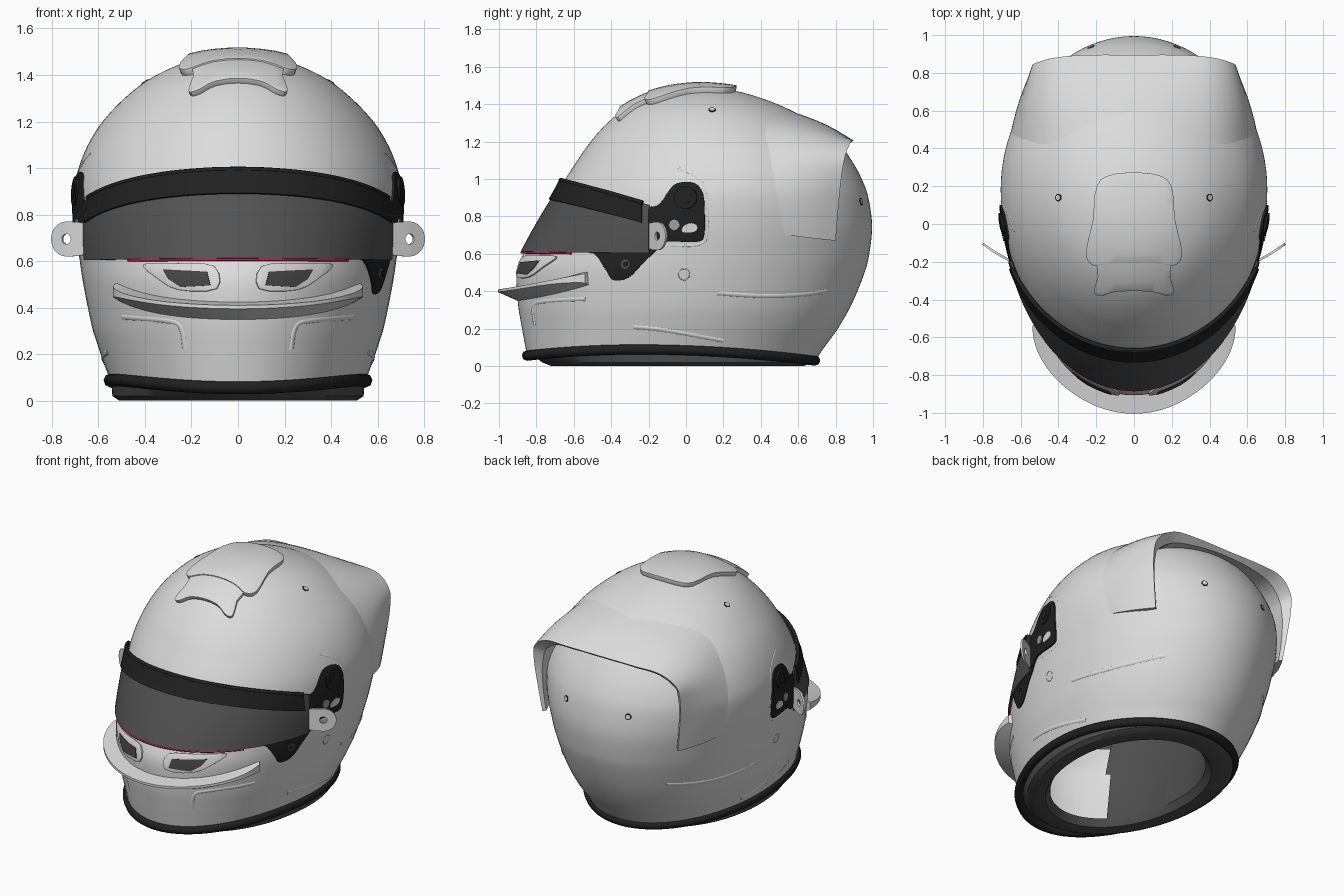
import bpy, bmesh, math
from mathutils import Vector
from mathutils.bvhtree import BVHTree

if "Cube" in bpy.data.objects:
    bpy.data.objects.remove(bpy.data.objects["Cube"])

def material(name, r, g, b):
    m = bpy.data.materials.new(name)
    m.diffuse_color = (r, g, b, 1)
    m.use_nodes = True
    m.node_tree.nodes["Principled BSDF"].inputs["Base Color"].default_value = m.diffuse_color
    return m

WHITE = material("shell_white", .72, .72, .72)
SMOKE = material("visor_smoke", .085, .085, .085)
BLACK = material("trim_black", .015, .015, .015)
PAD = material("liner_grey", .075, .075, .075)
MESH = material("vent_mesh", .06, .06, .06)
METAL = material("screw_metal", .35, .35, .35)
RED = material("seal_red", .6, .01, .09)
CENTRE = Vector((0, .08, .7))

def spline(pts, n, cyclic=False):
    """Catmull-Rom through points of any dimension."""
    P = [Vector(p) for p in pts]
    m, out = len(P), []
    get = (lambda i: P[i % m]) if cyclic else (lambda i: P[max(0, min(m - 1, i))])
    for i in range(m if cyclic else m - 1):
        a, b, c, d = get(i - 1), get(i), get(i + 1), get(i + 2)
        for k in range(n):
            t = k / n
            out.append(b + (c - a) * (t / 2) + (a * 2 - b * 5 + c * 4 - d) * (t * t / 2)
                       + (b * 3 - a - c * 3 + d) * (t ** 3 / 2))
    return out if cyclic else out + [P[-1]]

def grid(rows, closed=False, caps=False):
    bm = bmesh.new()
    V = [[bm.verts.new(p) for p in r] for r in rows]
    n = len(V[0])
    for a, b in zip(V, V[1:]):
        for j in range(n if closed else n - 1):
            bm.faces.new((a[j], a[(j + 1) % n], b[(j + 1) % n], b[j]))
    if caps:
        bm.faces.new(V[0])
        bm.faces.new(V[-1])
    bmesh.ops.remove_doubles(bm, verts=bm.verts, dist=1e-5)
    bmesh.ops.recalc_face_normals(bm, faces=bm.faces)
    return bm

def smooth(ob, angle=35):
    bpy.ops.object.select_all(action='DESELECT')
    ob.select_set(True)
    bpy.context.view_layer.objects.active = ob
    bpy.ops.object.convert(target='MESH')
    bpy.ops.object.shade_smooth_by_angle(angle=math.radians(angle))

def finish(bm, name, mat, thick=0, offset=-1, bevel=0, mirror=False):
    me = bpy.data.meshes.new(name)
    bm.to_mesh(me)
    bm.free()
    me.materials.append(mat)
    ob = bpy.data.objects.new(name, me)
    bpy.context.collection.objects.link(ob)
    if thick:
        s = ob.modifiers.new("thickness", 'SOLIDIFY')
        s.thickness, s.offset = thick, offset
    if bevel:
        b = ob.modifiers.new("soft_edge", 'BEVEL')
        b.width, b.segments, b.limit_method, b.angle_limit = bevel, 2, 'ANGLE', math.radians(50)
    if mirror:
        ob.modifiers.new("mirror", 'MIRROR')
    smooth(ob)

def tube(name, pts, r, mat, cyclic=False):
    cu = bpy.data.curves.new(name, 'CURVE')
    cu.dimensions, cu.bevel_depth, cu.bevel_resolution, cu.use_fill_caps = '3D', r, 2, True
    sp = cu.splines.new('POLY')
    sp.points.add(len(pts) - 1)
    for p, q in zip(sp.points, pts):
        p.co = (*q, 1)
    sp.use_cyclic_u = cyclic
    cu.materials.append(mat)
    ob = bpy.data.objects.new(name, cu)
    bpy.context.collection.objects.link(ob)
    smooth(ob, 60)

# Shell: egg-shaped sections (height, front y, back y, half width)
ROWS = [(0, -.85, .69, .55), (.1, -.865, .75, .575), (.2, -.88, .815, .60), (.35, -.90, .895, .635),
        (.5, -.905, .955, .665), (.6, -.87, .98, .68), (.75, -.79, .995, .70), (.9, -.70, .975, .705),
        (1, -.645, .94, .685), (1.1, -.58, .885, .645), (1.2, -.51, .81, .582), (1.3, -.42, .68, .488),
        (1.38, -.32, .535, .385), (1.44, -.2, .38, .265), (1.475, -.07, .24, .15), (1.49, .08, .08, 0)]

def rim_z(y):
    d = y + .25
    return .09 - (.068 if d > 0 else .094) * d * d

def oval(z, yf, yb, w, n=96):
    out, yc = [], yf + .53 * (yb - yf)
    for i in range(n):
        a = 2 * math.pi * i / n
        c = math.cos(a)
        out.append(Vector((w * math.sin(a), yc - c * ((yc - yf) if c > 0 else (yb - yc)), z)))
    return out

def shell_ring(row):
    ring = oval(*row)
    for p in ring:
        p.z += rim_z(p.y) * max(0, 1 - row[0] / .3)
    return ring

def visor_top(th):
    return .985 - .125 * (1 - math.cos(th)) / .61

rings = [shell_ring(r) for r in spline(ROWS, 5)]
bm = grid(rings, closed=True)
TREE = BVHTree.FromBMesh(bm)
port = []
for f in bm.faces:
    c = f.calc_center_median()
    if c.y < -.3 and .66 < c.z < visor_top(math.atan2(c.x, .08 - c.y)) - .06:
        port.append(f)
bmesh.ops.delete(bm, geom=port, context='FACES')
finish(bm, "shell", WHITE, thick=.03)

def snap(p, off=0):
    q, n, _, _ = TREE.find_nearest(p)
    return q + (n if n.dot(q - CENTRE) > 0 else -n) * off

def cast(o, d, off):
    q, n, _, _ = TREE.ray_cast(Vector(o), Vector(d))
    if q is None:
        return snap(Vector(o) + Vector(d) * 2.4, off)
    return q + (n if n.dot(q - CENTRE) > 0 else -n) * off

def around(th, z, off):
    return cast((0, .08, z), (math.sin(th), -math.cos(th), 0), off)

def side_pt(s, y, z, off):
    return cast((3 * s, y, z), (-s, 0, 0), off)

def patch(name, outline, axis, off, thick, mat, s=1, bevel=.006, round_n=3):
    """Plate with a drawn outline, draped on the shell from the side, front or top."""
    to3, d = {'X': (lambda a, b: (3 * s, a, b), (-s, 0, 0)), 'Y': (lambda a, b: (s * a, -3, b), (0, 1, 0)),
              'Z': (lambda a, b: (a, b, 3), (0, 0, -1))}[axis]
    bm = bmesh.new()
    f = bm.faces.new([bm.verts.new(to3(*p)) for p in spline(outline, round_n, True)])
    f.normal_update()
    if f.normal.dot(Vector(d)) > 0:
        f.normal_flip()
    for k in range(3):
        if abs(d[k]) < .5:
            for i in range(-20, 31):
                no = [0, 0, 0]
                no[k] = 1
                bmesh.ops.bisect_plane(bm, geom=bm.verts[:] + bm.edges[:] + bm.faces[:], dist=1e-4,
                                       plane_co=[i * .05 + .003] * 3, plane_no=no)
    for v in bm.verts:
        v.co = cast(v.co, d, off)
    finish(bm, name, mat, thick, 1, bevel)

def band(name, lo, hi, off, mat, thmax=math.radians(67), n=64, m=10):
    rows = []
    for j in range(m + 1):
        ths = [thmax * (2 * i / n - 1) for i in range(n + 1)]
        rows.append([around(t, lo(t) + (hi(t) - lo(t)) * j / m, off) for t in ths])
    finish(grid(rows), name, mat, .01, 0)

def disc(name, p, r, h, mat):
    q, n, _, _ = TREE.find_nearest(p)
    n = n if n.dot(q - CENTRE) > 0 else -n
    bm = bmesh.new()
    bmesh.ops.create_cone(bm, cap_ends=True, segments=24, radius1=r, radius2=r, depth=.03)
    bm.transform(n.to_track_quat('Z', 'Y').to_matrix().to_4x4())
    bmesh.ops.translate(bm, verts=bm.verts, vec=q + n * (h - .015))
    finish(bm, name, mat)

# Rubber edge trim and padded liner, open between the cheek pads
tube("edge_trim", rings[0], .028, BLACK, True)
liner = [(.05, -.82, .67, .545), (.02, -.77, .675, .54), (0, -.72, .63, .51), (.005, -.65, .53, .43), (.05, -.62, .49, .4),
         (.35, -.6, .55, .42), (.8, -.5, .65, .46), (1.15, -.35, .6, .42), (1.33, -.15, .35, .25), (1.38, .08, .08, 0)]
lr = [oval(*r) for r in liner]
for p in lr[0]:
    p.z = rim_z(p.y)
bm = grid(lr, closed=True)
bmesh.ops.delete(bm, geom=[f for f in bm.faces if f.calc_center_median().z > .07 and
                           f.calc_center_median().y < -.3 and abs(f.calc_center_median().x) < .22], context='FACES')
finish(bm, "liner", PAD)

# Visor, its dark top strip, rim and lower seal
band("visor", lambda t: .605, visor_top, .012, SMOKE)
band("visor_strip", lambda t: visor_top(t) - .105, visor_top, .021, BLACK, math.radians(64))
arc = [math.radians(a) for a in range(-64, 65, 2)]
tube("visor_rim", [around(t, visor_top(t), .018) for t in arc], .012, BLACK)
tube("visor_seal", [around(t, .601, .012) for t in arc if abs(t) < .6], .0055, RED)

# Chin lip: crescent blade around the chin
rows = []
for i in range(49):
    u = 2 * i / 48 - 1
    th = u * math.radians(41)
    top = .41 + .085 * u * u
    tip = .02 + .08 * (1 - u ** 6)
    flat = Vector((math.sin(th), -math.cos(th), 0))
    edge = around(th, top, 0) + flat * tip
    rows.append([around(th, top + .015, -.012), edge, edge - Vector((0, 0, .015 + .035 * u ** 6)),
                 around(th, top - .068, -.012)])
finish(grid(rows, closed=True, caps=True), "chin_lip", WHITE)

# Paired details
for s, side in ((1, "right"), (-1, "left")):
    patch("chin_vent_frame_" + side, [(.09, .48), (.1, .575), (.25, .588), (.4, .585), (.35, .53), (.25, .475)],
          'Y', 0, .012, WHITE, s)
    patch("chin_vent_mesh_" + side, [(.115, .495), (.13, .55), (.315, .56), (.29, .52), (.24, .488)],
          'Y', .012, .004, MESH, s, 0, 1)
    patch("pivot_plate_" + side, [(-.28, .84), (-.2, .85), (-.14, .865), (-.08, .95), (-.03, .98), (.05, .975),
          (.092, .92), (.1, .82), (.098, .7), (.06, .665), (-.1, .665), (-.16, .63), (-.27, .64), (-.3, .74)],
          'X', -.012, .023, BLACK, s)
    if s > 0:
        patch("visor_lock_plate", [(-.15, .64), (-.23, .55), (-.31, .47), (-.39, .46), (-.42, .5), (-.47, .58),
              (-.49, .615), (-.3, .625)], 'X', -.015, .02, BLACK, s, .003)
        disc("lock_screw", side_pt(s, -.32, .545, 0), .026, .01, PAD)
        disc("lock_screw_core", side_pt(s, -.32, .545, 0), .014, .014, BLACK)
    disc("pivot_knob_" + side, side_pt(s, 0, .9, 0), .062, .018, BLACK)
    disc("pivot_cap_" + side, side_pt(s, 0, .9, 0), .032, .022, BLACK)
    disc("plate_screw_" + side, side_pt(s, -.06, .755, 0), .028, .016, METAL)
    patch("plate_slot_" + side, [(-.02, .72), (-.01, .75), (.03, .765), (.06, .75), (.055, .725), (.02, .715)],
          'X', .01, .004, WHITE, s, 0)
    # Recess ridge, soft side creases, snap circle
    for nm, path, r in (("plate_ridge", [(-.04, 1.06), (.04, 1.02), (.1, .95), (.115, .72), (.07, .65), (-.08, .645)], .01),
                        ("lower_crease", [(-.28, .21), (-.1, .19), (.2, .135)], .02),
                        ("upper_crease", [(.17, .39), (.4, .375), (.6, .38), (.75, .4)], .02)):
        tube(nm + "_" + side, [side_pt(s, p.x, p.y, -r * .75) for p in spline(path, 6)], r, WHITE)
    circle = [(.03 * math.cos(k * math.pi / 10) - .01, .49 + .03 * math.sin(k * math.pi / 10)) for k in range(20)]
    tube("snap_ring_" + side, [side_pt(s, y, z, -.001) for y, z in circle], .0025, WHITE, True)
    path = spline([(.5, .36), (.32, .345), (.25, .32), (.23, .22)], 6)
    tube("chin_crease_" + side, [cast((s * p.x, -3, p.y), (0, 1, 0), -.014) for p in path], .018, WHITE)
    # Shell bolts
    for nm, p in (("crown_bolt_", (s * .4, .14, 1.37)), ("rear_bolt_", (s * .23, .94, .88))):
        disc(nm + "ring_" + side, Vector(p), .02, .002, BLACK)
        disc(nm + side, Vector(p), .014, .004, WHITE)

    # Visor tab with a hole
    bm = bmesh.new()
    loops = [[], []]
    for k in range(32):
        a = 2 * math.pi * k / 32
        c, sn = math.cos(a), math.sin(a)
        for loop, (u, h) in zip(loops, ((.022 * c, .022 * sn),
                                       (.075 * c if c > 0 else -.14 * abs(c) ** .6, .075 * sn))):
            loop.append(bm.verts.new((s * (.735 + .87 * u), -.15 + .5 * u + max(0, u) * .1, .695 + h)))
    for k in range(32):
        j = (k + 1) % 32
        bm.faces.new((loops[0][k], loops[0][j], loops[1][j], loops[1][k]))
    finish(bm, "visor_tab_" + side, WHITE, .012, 0)

# Crown vents
patch("crown_vent", [(-.19, .2), (-.1, .26), (.1, .26), (.19, .2), (.21, .02), (.245, -.15), (.2, -.21), (.1, -.195),
      (-.1, -.195), (-.2, -.21), (-.245, -.15), (-.21, .02)], 'Z', -.005, .036, WHITE, bevel=.014)
patch("crown_scoop", [(-.16, -.19), (.16, -.19), (.185, -.27), (.205, -.35), (.16, -.365), (.09, -.345), (-.09, -.345),
      (-.16, -.365), (-.205, -.35), (-.185, -.27)], 'Z', -.005, .03, WHITE, bevel=.01)

# Rear spoiler: from a front edge on the shell to a raised rear edge, with a lip folded under
F = spline([(0, .6, 1.35), (.22, .54, 1.36), (.43, .42, 1.27), (.56, .44, 1.12), (.63, .47, .98), (.65, .5, .84),
            (.64, .53, .70)], 5)
R = spline([(0, .895, 1.205), (.25, .895, 1.205), (.42, .88, 1.195), (.525, .85, 1.12), (.54, .83, 1.0),
            (.525, .815, .85), (.5, .8, .67)], 5)
rows = []
for i, (f, r) in enumerate(zip(F, R)):
    f = snap(f)
    sec = [f]
    for k in range(1, 7):
        p = f.lerp(r, k / 6)
        q = snap(p)
        n = snap(p, 1) - q
        p = p + n * .014 * math.sin(math.pi * k / 6)
        if (p - q).dot(n) < .009:
            p = q + n * .009
        sec.append(p)
    e = sec[-1]
    sec += [e.lerp(snap(e), .5), snap(f.lerp(r, .65), -.01)]
    if i == 0:
        for p in sec:
            p.x = 0
    rows.append(sec)
bm = grid(rows)
bm.verts.ensure_lookup_table()
bm.faces.new(bm.verts[-len(rows[0]):])
bmesh.ops.recalc_face_normals(bm, faces=bm.faces)
finish(bm, "rear_spoiler", WHITE, mirror=True)
